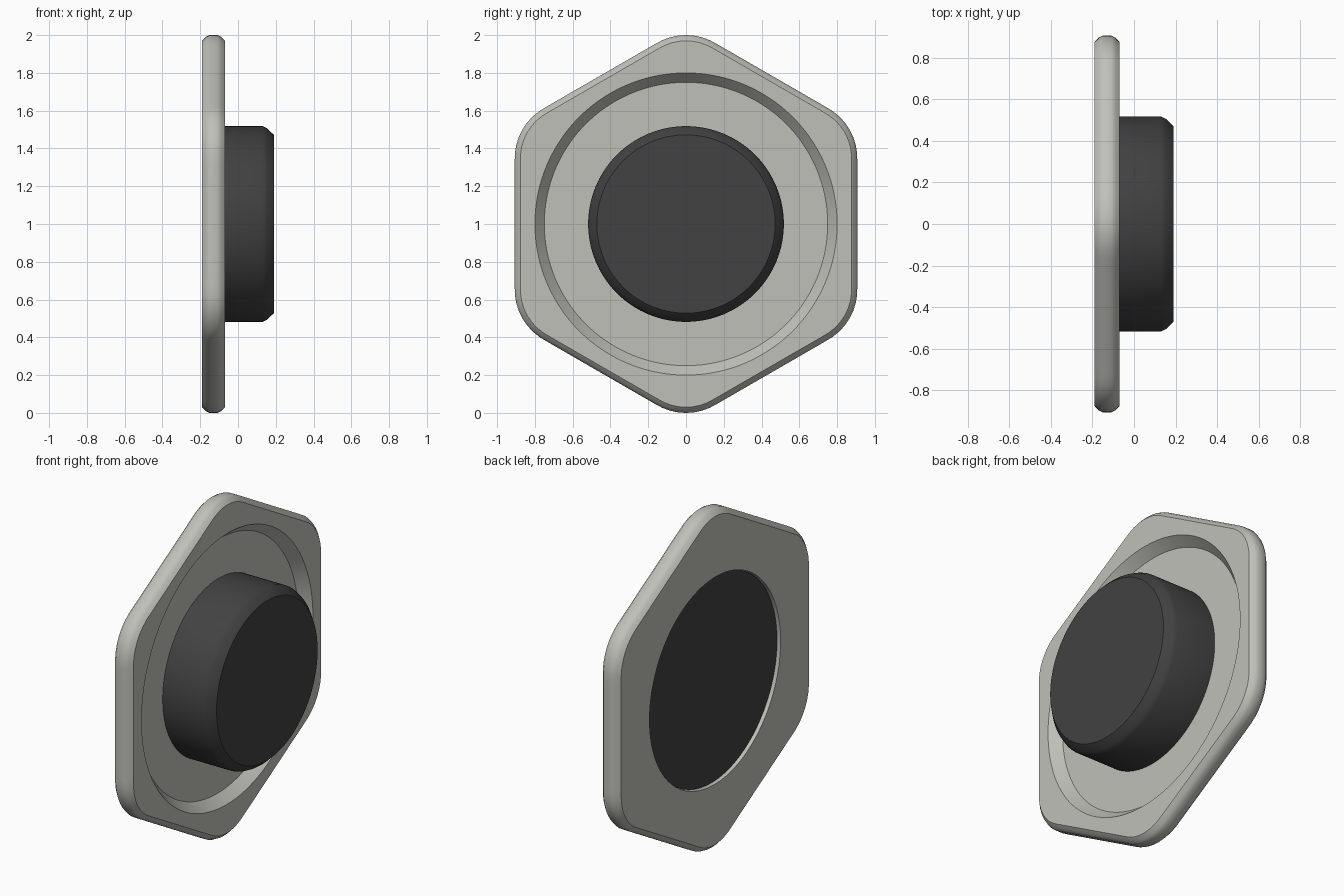
import bpy, bmesh, math

if "Cube" in bpy.data.objects:
    bpy.data.objects.remove(bpy.data.objects["Cube"])

N = 144          # points around each ring
APOTHEM = 0.907  # centre to flat side of the plate
ROUND = 0.305    # corner radius of the plate


def material(name, rgb):
    m = bpy.data.materials.new(name)
    m.diffuse_color = (*rgb, 1)
    m.use_nodes = True
    m.node_tree.nodes["Principled BSDF"].inputs["Base Color"].default_value = m.diffuse_color
    return m


def circle(radius):
    return lambda ang: radius


def hexagon(inset):
    """Polar radius of a rounded hexagon with a corner at angle 0."""
    a, r = APOTHEM - inset, ROUND - inset
    half = math.pi / 6
    c = (a - r) / math.cos(half)

    def radius(ang):
        phi = abs((ang + half) % (2 * half) - half)
        if a * math.tan(half - phi) <= (a - r) * math.tan(half):
            return a / math.cos(half - phi)
        return c * math.cos(phi) + math.sqrt(r * r - (c * math.sin(phi)) ** 2)
    return radius


def loft(name, sections, mat, closed):
    """Skin rings given as (x, radius function) along the x axis."""
    bm = bmesh.new()
    rings = []
    for x, radius in sections:
        ring = []
        for i in range(N):
            ang = 2 * math.pi * i / N
            rho = radius(ang)
            ring.append(bm.verts.new((x, rho * math.sin(ang), 1 + rho * math.cos(ang))))
        rings.append(ring)
    pairs = list(zip(rings, rings[1:]))
    if closed:
        pairs.append((rings[-1], rings[0]))
    else:
        bm.faces.new(rings[0])
        bm.faces.new(rings[-1])
    for p, q in pairs:
        for i in range(N):
            j = (i + 1) % N
            bm.faces.new((p[i], p[j], q[j], q[i]))
    bmesh.ops.recalc_face_normals(bm, faces=bm.faces)
    mesh = bpy.data.meshes.new(name)
    bm.to_mesh(mesh)
    bm.free()
    mesh.materials.append(mat)
    ob = bpy.data.objects.new(name, mesh)
    bpy.context.collection.objects.link(ob)
    bpy.ops.object.select_all(action='DESELECT')
    ob.select_set(True)
    bpy.context.view_layer.objects.active = ob
    bpy.ops.object.shade_smooth_by_angle(angle=math.radians(40))
    return ob


grey = material("light grey", (0.53, 0.53, 0.49))
dark = material("charcoal", (0.054, 0.054, 0.054))

# Hexagonal plate: softened rim, sloped front recess, through hole, back counterbore
loft("hex_plate", [
    (-0.190, circle(0.612)),
    (-0.190, hexagon(0.030)),
    (-0.170, hexagon(0.009)),
    (-0.152, hexagon(0.0)),
    (-0.108, hexagon(0.0)),
    (-0.090, hexagon(0.009)),
    (-0.070, hexagon(0.030)),
    (-0.070, circle(0.80)),
    (-0.130, circle(0.75)),
    (-0.130, circle(0.515)),
    (-0.148, circle(0.515)),
    (-0.148, circle(0.612)),
], grey, True)

# Round button with a wide flange seated in the back of the plate
loft("button", [
    (-0.170, circle(0.608)),
    (-0.150, circle(0.608)),
    (-0.150, circle(0.518)),
    (0.130, circle(0.518)),
    (0.155, circle(0.506)),
    (0.190, circle(0.472)),
], dark, False)
